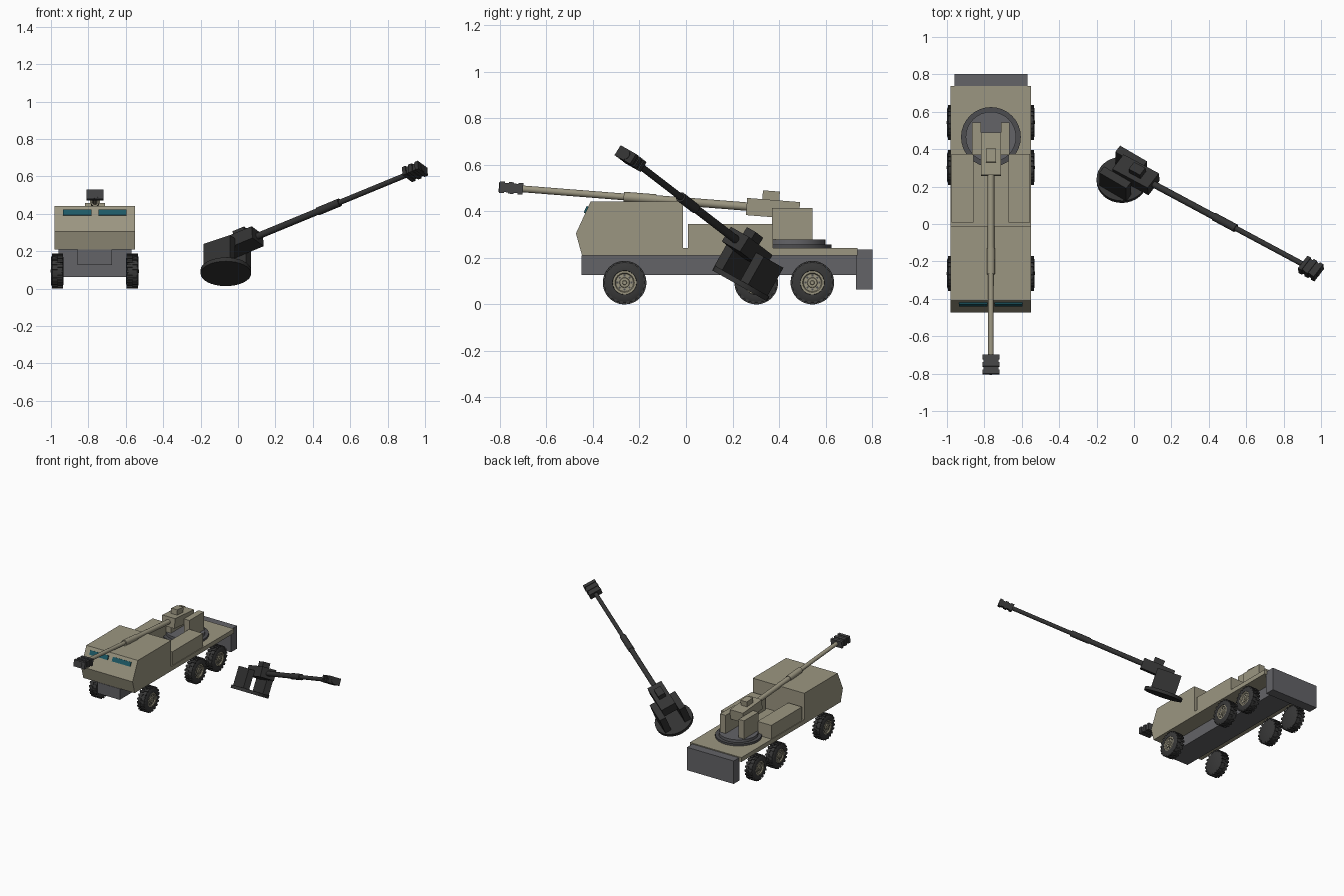
import bpy, bmesh, math
from mathutils import Matrix, Vector

if "Cube" in bpy.data.objects:
    bpy.data.objects.remove(bpy.data.objects["Cube"])


def material(name, rgb):
    m = bpy.data.materials.new(name)
    m.use_nodes = True
    m.diffuse_color = (*rgb, 1)
    m.node_tree.nodes["Principled BSDF"].inputs["Base Color"].default_value = (*rgb, 1)
    return m


TAN = material("tan paint", (0.33, 0.305, 0.22))
GREY = material("chassis grey", (0.125, 0.125, 0.135))
RING = material("ring dark grey", (0.075, 0.075, 0.08))
TYRE = material("tyre rubber", (0.04, 0.04, 0.04))
GLASS = material("teal glass", (0.012, 0.1, 0.13))
BURNT = material("burnt metal", (0.033, 0.033, 0.033))
MUZZLE = material("muzzle grey", (0.06, 0.06, 0.062))


def finish(name, bm, mat, mtx):
    """Turn a bmesh into an object, smooth but with sharp edges kept."""
    bmesh.ops.recalc_face_normals(bm, faces=bm.faces)
    for f in bm.faces:
        f.smooth = True
    for e in bm.edges:
        e.smooth = e.calc_face_angle(0) < math.radians(32)
    bm.transform(mtx)
    me = bpy.data.meshes.new(name)
    bm.to_mesh(me)
    bm.free()
    me.materials.append(mat)
    ob = bpy.data.objects.new(name, me)
    bpy.context.collection.objects.link(ob)
    return ob


def add_box(bm, x, y, z, mtx=Matrix()):
    size = Matrix.Diagonal((x[1] - x[0], y[1] - y[0], z[1] - z[0], 1))
    mid = Matrix.Translation([(a[0] + a[1]) / 2 for a in (x, y, z)])
    bmesh.ops.create_cube(bm, size=1, matrix=mtx @ mid @ size)


def box(name, x, y, z, mat, mtx=Matrix()):
    bm = bmesh.new()
    add_box(bm, x, y, z)
    return finish(name, bm, mat, mtx)


def lathe(name, profile, mat, mtx=Matrix(), steps=32):
    """Spin (radius, height) points around z."""
    bm = bmesh.new()
    pts = [bm.verts.new((r, 0, h)) for r, h in profile]
    edges = [bm.edges.new(p) for p in zip(pts, pts[1:])]
    bmesh.ops.spin(bm, geom=pts + edges, cent=(0, 0, 0), axis=(0, 0, 1),
                   angle=math.tau, steps=steps)
    bmesh.ops.remove_doubles(bm, verts=bm.verts, dist=0.0002)
    return finish(name, bm, mat, mtx)


def rod(name, r, start, end, mat, mtx):
    """Cylinder running forward along -y."""
    turn = Matrix.Rotation(math.radians(90), 4, "X")
    profile = [(0, start), (r, start), (r, end), (0, end)]
    return lathe(name, profile, mat, mtx @ turn, 16)


def turret(prefix, mtx, paint, disc, tip):
    """Gun turret standing on its turntable, pointing to -y."""
    lathe(prefix + "turntable", [(0, 0), (0.135, 0), (0.135, 0.023), (0, 0.023)], disc, mtx)
    for side, x in (("left", (0.054, 0.1)), ("right", (-0.1, -0.054))):
        box(prefix + side + "_cheek", x, (-0.095, 0.078), (0.023, 0.16), paint, mtx)
    gun = mtx @ Matrix.Translation((0, -0.095, 0.157)) @ Matrix.Rotation(math.radians(-4.5), 4, "X")
    box(prefix + "breech", (-0.054, 0.054), (-0.11, 0.118), (-0.037, 0.037), paint, gun)
    box(prefix + "sight", (-0.026, 0.026), (-0.045, 0.028), (0.036, 0.075), paint, gun)
    rod(prefix + "rear_barrel", 0.018, 0.1, 0.52, paint, gun)
    rod(prefix + "barrel_sleeve", 0.022, 0.5, 0.64, paint, gun)
    rod(prefix + "front_barrel", 0.0145, 0.62, 1.09, paint, gun)
    # Muzzle brake with wider baffles
    box(prefix + "muzzle_brake", (-0.04, 0.04), (-1.17, -1.075), (-0.02, 0.02), tip, gun)
    for i, y in enumerate((-1.165, -1.125, -1.085)):
        box(f"{prefix}baffle_{i + 1}", (-0.046, 0.046), (y - 0.011, y + 0.011),
            (-0.025, 0.025), tip, gun)
    rod(prefix + "muzzle", 0.022, 1.16, 1.178, tip, gun)


def wheel(name, mtx):
    """Wheel around z, outer face at +z."""
    tyre = [(0, -0.033), (0.07, -0.033), (0.086, -0.026), (0.088, 0.026),
            (0.074, 0.034), (0.052, 0.034), (0.05, 0.022), (0, 0.022)]
    lathe(name + "_tyre", tyre, TYRE, mtx)
    # Tread lugs, staggered across the tyre
    bm = bmesh.new()
    count = 20
    for i in range(count):
        for k in (0, 1):
            spin = Matrix.Rotation(math.tau * (i + k / 2) / count, 4, "Z")
            add_box(bm, (0.078, 0.0935), (-0.007, 0.007), ((-0.03, 0), (0, 0.03))[k], spin)
    finish(name + "_treads", bm, TYRE, mtx)
    rim = [(0.051, 0.02), (0.051, 0.033), (0.042, 0.033), (0.038, 0.026), (0.022, 0.026),
           (0.02, 0.032), (0.01, 0.032), (0.008, 0.037), (0, 0.037)]
    lathe(name + "_rim", rim, TAN, mtx, 24)
    bm = bmesh.new()
    for i in range(8):
        add_box(bm, (0.026, 0.034), (-0.004, 0.004), (0.025, 0.028),
                Matrix.Rotation(math.tau * i / 8, 4, "Z"))
    finish(name + "_rim_slots", bm, RING, mtx)


truck = Matrix.Translation((-0.765, 0, 0))

# Cab: side profile extruded across the width
bm = bmesh.new()
outline = [(-0.447, 0.21), (-0.473, 0.305), (-0.41, 0.442), (-0.012, 0.442), (-0.012, 0.21)]
face = bm.faces.new([bm.verts.new((-0.215, y, z)) for y, z in outline])
ext = bmesh.ops.extrude_face_region(bm, geom=[face])
bmesh.ops.translate(bm, vec=(0.43, 0, 0),
                    verts=[v for v in ext["geom"] if isinstance(v, bmesh.types.BMVert)])
finish("cab", bm, TAN, truck)

# Windscreen plates on the sloping front
slope = truck @ Matrix.Translation((0, -0.427, 0.406)) @ Matrix.Rotation(math.radians(-25), 4, "X")
for side, x in (("left", (0.018, 0.17)), ("right", (-0.17, -0.018))):
    box(side + "_windscreen", x, (-0.007, 0.002), (-0.016, 0.016), GLASS, slope)

# Chassis, bed, rear plate
box("chassis", (-0.092, 0.092), (-0.45, 0.735), (0.127, 0.21), GREY, truck)
box("bed", (-0.215, 0.215), (-0.012, 0.738), (0.21, 0.243), TAN, truck)
box("rear_plate", (-0.195, 0.195), (0.73, 0.802), (0.063, 0.236), GREY, truck)

# Storage boxes and wheels on both sides
for side, s in (("left", 1), ("right", -1)):
    box(side + "_storage_box", sorted((s * 0.094, s * 0.21)), (0.008, 0.375), (0.243, 0.346), TAN, truck)
    for label, y in (("front", -0.264), ("middle", 0.302), ("rear", 0.543)):
        place = Matrix.Translation((s * 0.2, y, 0.0935)) @ Matrix.Rotation(math.radians(90 * s), 4, "Y")
        wheel(f"{side}_{label}_wheel", truck @ place)

# Turret on the truck, over its bearing ring
seat = truck @ Matrix.Translation((0, 0.465, 0.255))
lathe("bearing_ring", [(0, -0.012), (0.16, -0.012), (0.16, 0.003), (0, 0.003)], RING, seat)
turret("gun_", seat, TAN, GREY, MUZZLE)

# Burnt turret lying tilted beside the truck
wreck = (Matrix.Translation((-0.065, 0.23, 0.08))
         @ Matrix.Rotation(math.radians(-29.5), 4, "X")
         @ Matrix.Rotation(math.radians(56.2), 4, "Z"))
turret("wreck_", wreck, BURNT, BURNT, BURNT)
